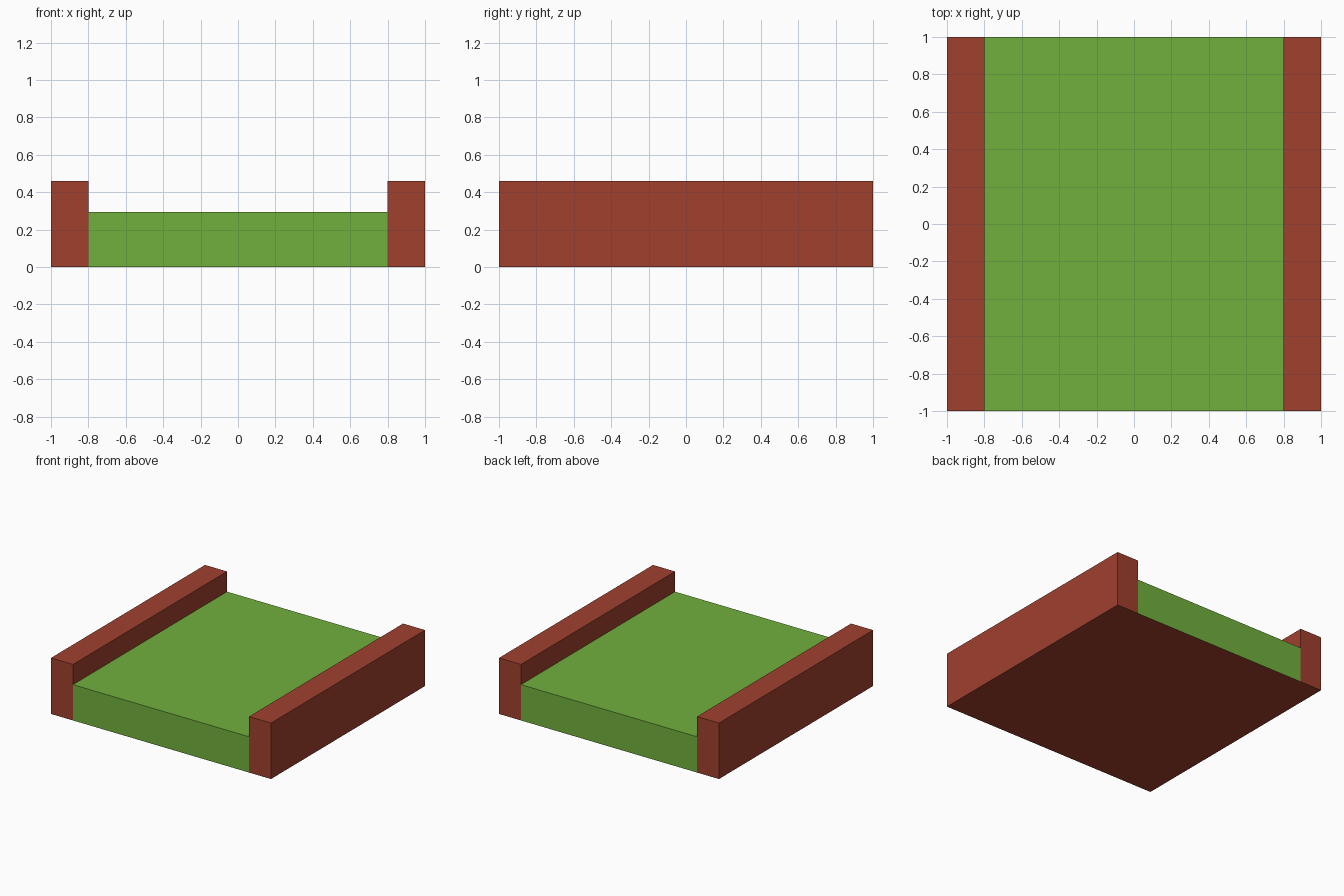
import bpy, bmesh

if "Cube" in bpy.data.objects:
    bpy.data.objects.remove(bpy.data.objects["Cube"])

WALL_H, LAWN_H, INNER, HALF = 0.46, 0.294, 0.8, 1.0


def material(name, color):
    mat = bpy.data.materials.new(name)
    mat.diffuse_color = color
    mat.use_nodes = True
    mat.node_tree.nodes["Principled BSDF"].inputs["Base Color"].default_value = mat.diffuse_color
    return mat


bm = bmesh.new()


def vert(x, z):
    return bm.verts.new((x, -HALF, z))


# Front cross-section: lawn panel with a wall panel on each side
low = {s: vert(s * INNER, 0) for s in (-1, 1)}
mid = {s: vert(s * INNER, LAWN_H) for s in (-1, 1)}
faces = [bm.faces.new((low[-1], low[1], mid[1], mid[-1]))]
for s in (-1, 1):
    wall = [low[s], vert(s * HALF, 0), vert(s * HALF, WALL_H),
            vert(s * INNER, WALL_H), mid[s]]
    faces.append(bm.faces.new(wall if s > 0 else wall[::-1]))

# Extrude to the back as one closed solid without inner partitions
ext = bmesh.ops.extrude_face_region(bm, geom=faces, use_keep_orig=True)
back = [g for g in ext["geom"] if isinstance(g, bmesh.types.BMVert)]
bmesh.ops.translate(bm, verts=back, vec=(0, 2 * HALF, 0))
bmesh.ops.recalc_face_normals(bm, faces=bm.faces)

# Lawn top and ends are green; walls and the whole underside are brick
for f in bm.faces:
    c = f.calc_center_median()
    f.material_index = int(abs(c.x) < 0.5 and c.z > 0.01)

mesh = bpy.data.meshes.new("walled_lawn")
bm.to_mesh(mesh)
bm.free()
mesh.materials.append(material("brick_red", (0.352, 0.051, 0.027, 1)))
mesh.materials.append(material("grass_green", (0.165, 0.434, 0.048, 1)))
bpy.context.collection.objects.link(bpy.data.objects.new("walled_lawn", mesh))
